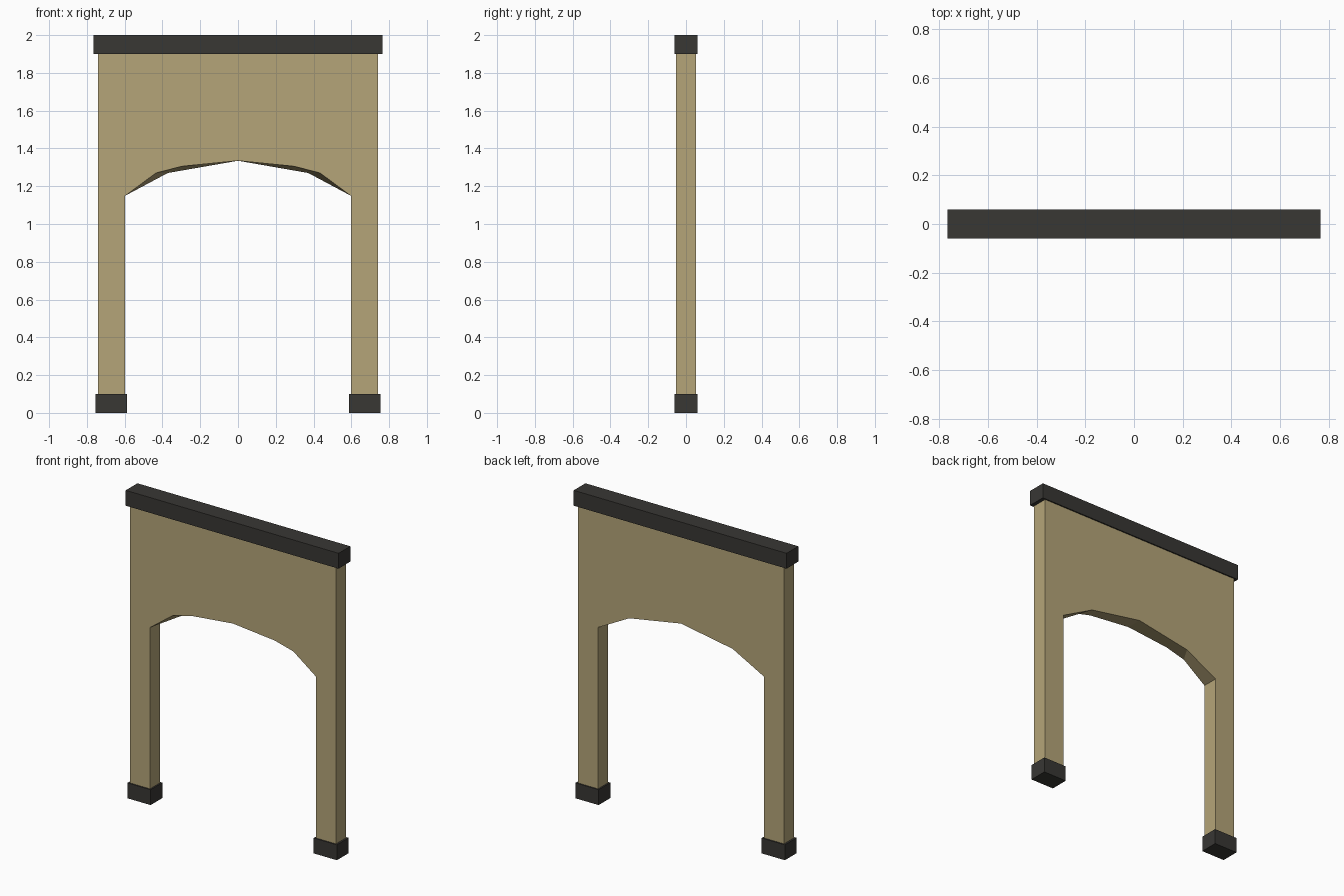
import bpy, bmesh

if "Cube" in bpy.data.objects:
    bpy.data.objects.remove(bpy.data.objects["Cube"])


def material(name, rgb):
    m = bpy.data.materials.new(name)
    m.diffuse_color = (*rgb, 1)
    m.use_nodes = True
    m.node_tree.nodes["Principled BSDF"].inputs["Base Color"].default_value = m.diffuse_color
    return m


plaster = material("plaster", (0.46, 0.375, 0.19))
dark = material("dark_trim", (0.04, 0.038, 0.034))


def add_object(name, bm, mat):
    bmesh.ops.recalc_face_normals(bm, faces=bm.faces)
    mesh = bpy.data.meshes.new(name)
    bm.to_mesh(mesh)
    bm.free()
    mesh.materials.append(mat)
    ob = bpy.data.objects.new(name, mesh)
    bpy.context.collection.objects.link(ob)
    return ob


def box(name, lo, hi, mat):
    bm = bmesh.new()
    bmesh.ops.create_cube(bm, size=1)
    for v in bm.verts:
        v.co = [(a + b) / 2 + c * (b - a) for a, b, c in zip(lo, hi, v.co)]
    return add_object(name, bm, mat)


# Arched wall: front arch has one more facet per side than the back arch
HALF, INNER, DEPTH, LOW, HIGH = 0.742, 0.597, 0.052, 0.1, 1.9
front_arch = [(INNER, 1.15), (0.435, 1.27), (0.30, 1.305), (0, 1.335)]
back_arch = [(INNER, 1.15), (0.372, 1.27), (0, 1.335)]


def mirrored(arch):
    return arch + [(-x, z) for x, z in reversed(arch[:-1])]


def outline(bm, arch, y):
    pts = [(-INNER, LOW), (-HALF, LOW), (-HALF, HIGH), (HALF, HIGH), (HALF, LOW), (INNER, LOW)]
    verts = [bm.verts.new((x, y, z)) for x, z in pts + mirrored(arch)]
    bm.faces.new(verts)
    return verts


bm = bmesh.new()
f = outline(bm, front_arch, -DEPTH)
b = outline(bm, back_arch, DEPTH)
# Outer sides, top and inner leg faces
for i in range(6):
    bm.faces.new((f[i], f[i + 1], b[i + 1], b[i]))
bm.faces.new((f[-1], f[0], b[0], b[-1]))
# Faceted underside of the arch, one half and its mirror
fa, ba = f[6:], b[6:]
for s, t in ((fa, ba), (fa[::-1], ba[::-1])):
    bm.faces.new((s[0], s[1], t[1], t[0]))
    bm.faces.new((s[1], s[2], t[1]))
    bm.faces.new((s[2], s[3], t[2], t[1]))
bm.normal_update()
bmesh.ops.triangulate(bm, faces=[p for p in bm.faces if len(p.verts) > 4])
add_object("arched_wall", bm, plaster)

# Top beam and feet
box("top_beam", (-0.766, -0.06, 1.9), (0.766, 0.06, 2.0), dark)
for side, x0, x1 in (("left", -0.754, -0.587), ("right", 0.587, 0.754)):
    box(side + "_foot", (x0, -0.06, 0), (x1, 0.06, 0.1), dark)
